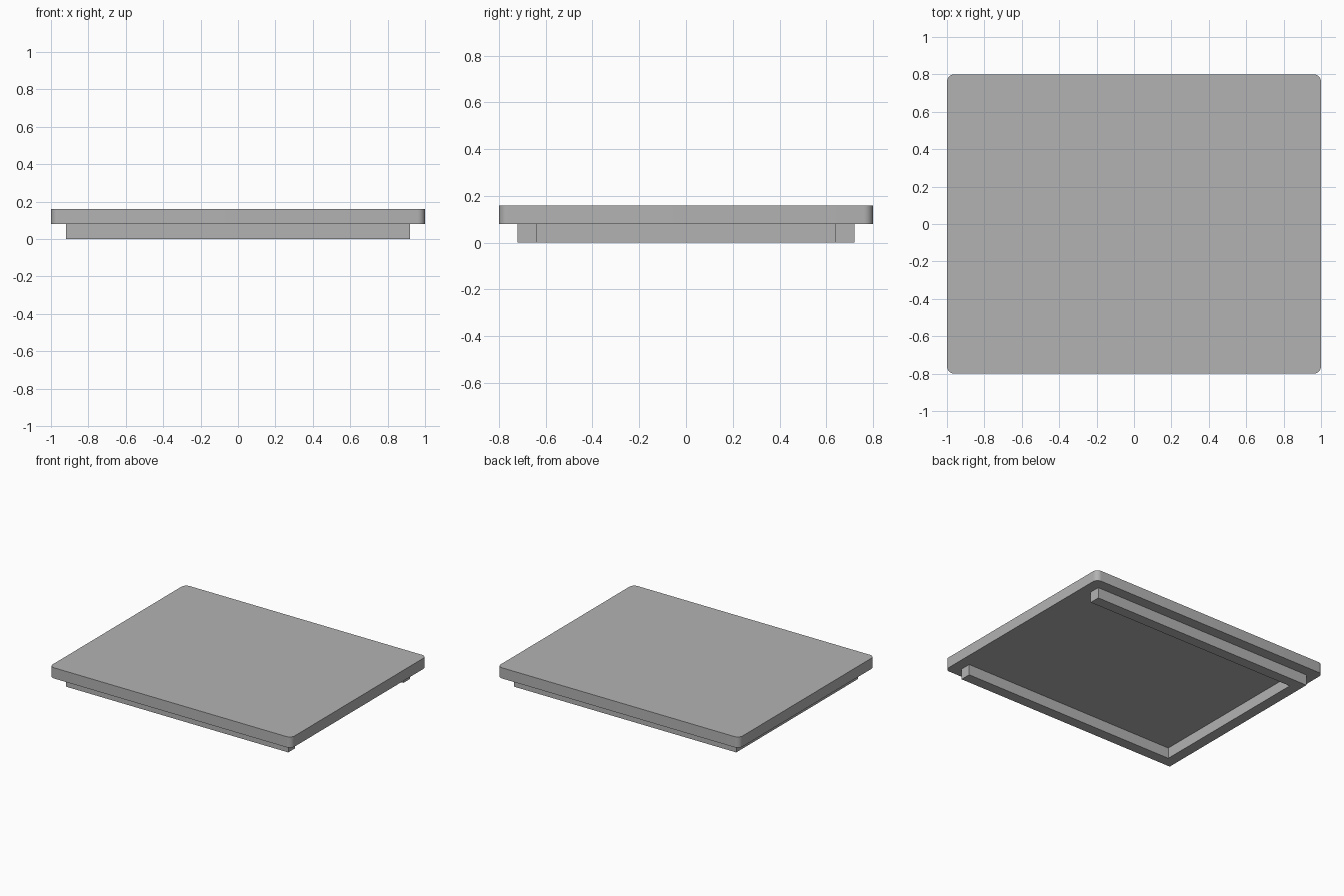
import bpy
import bmesh

cube = bpy.data.objects.get("Cube")
if cube:
    bpy.data.objects.remove(cube, do_unlink=True)

GREY = (0.45, 0.45, 0.45, 1.0)
grey = bpy.data.materials.new("plain grey")
grey.use_nodes = True
grey.diffuse_color = GREY
grey.node_tree.nodes["Principled BSDF"].inputs["Base Color"].default_value = GREY


def add_box(name, low, high, corner_radius=0.0):
    """Box between two corners, with optional rounded vertical edges."""
    bm = bmesh.new()
    bmesh.ops.create_cube(bm, size=1)
    for v in bm.verts:
        v.co = [b if c > 0 else a for c, a, b in zip(v.co, low, high)]
    if corner_radius:
        upright = [e for e in bm.edges
                   if abs(e.verts[0].co.z - e.verts[1].co.z) > 0.01]
        bmesh.ops.bevel(bm, geom=upright, offset=corner_radius, segments=8,
                        profile=0.5, affect='EDGES')
    mesh = bpy.data.meshes.new(name)
    bm.to_mesh(mesh)
    bm.free()
    mesh.materials.append(grey)
    obj = bpy.data.objects.new(name, mesh)
    bpy.context.collection.objects.link(obj)
    return obj


THICK = 0.08          # slab thickness, rail width and rail height
RAIL_X, RAIL_Y = 0.92, 0.72

# Rounded top slab
slab = add_box("top_slab", (-1, -0.8, THICK), (1, 0.8, 2 * THICK), 0.04)
bpy.context.view_layer.objects.active = slab
slab.select_set(True)
bpy.ops.object.shade_smooth_by_angle()

# U-shaped rails beneath, open towards +x
inner_y = RAIL_Y - THICK
add_box("front_rail", (-RAIL_X, -RAIL_Y, 0), (RAIL_X, -inner_y, THICK))
add_box("back_rail", (-RAIL_X, inner_y, 0), (RAIL_X, RAIL_Y, THICK))
add_box("right_cross_rail", (-RAIL_X, -inner_y, 0),
        (-RAIL_X + THICK, inner_y, THICK))
